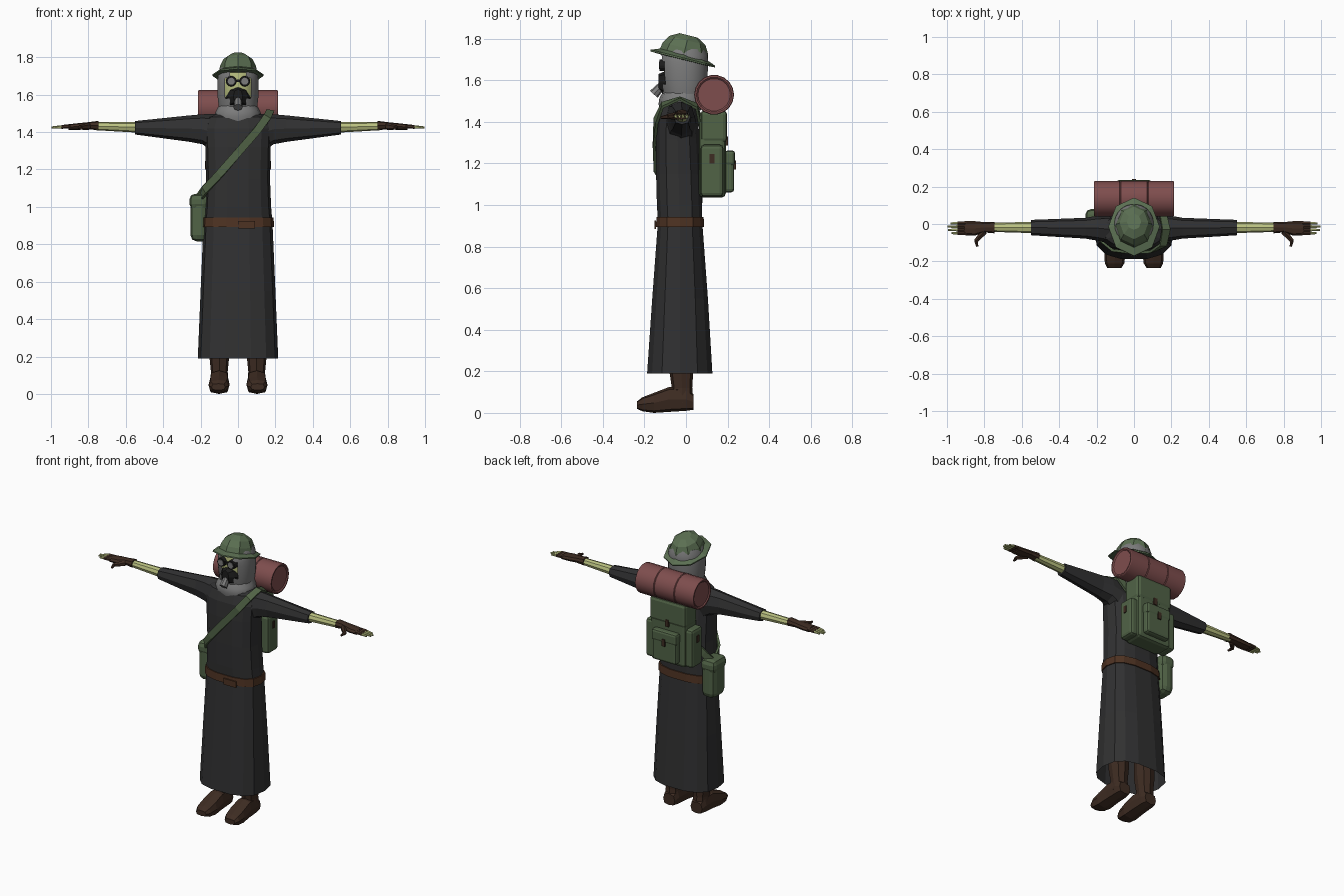
import bpy, bmesh, math
from mathutils import Vector, Matrix

if "Cube" in bpy.data.objects:
    bpy.data.objects.remove(bpy.data.objects["Cube"])


def material(name, r, g, b):
    m = bpy.data.materials.new(name)
    m.diffuse_color = (r, g, b, 1)
    m.use_nodes = True
    m.node_tree.nodes["Principled BSDF"].inputs["Base Color"].default_value = m.diffuse_color
    return m


COAT = material("charcoal cloth", 0.030, 0.030, 0.031)
GREY = material("grey wool", 0.20, 0.20, 0.20)
HELMET = material("helmet green", 0.105, 0.16, 0.085)
GREEN = material("canvas green", 0.082, 0.125, 0.062)
BROWN = material("dark leather", 0.048, 0.025, 0.016)
BELT = material("belt leather", 0.075, 0.032, 0.016)
SKIN = material("pale green skin", 0.50, 0.54, 0.22)
RED = material("red blanket", 0.21, 0.075, 0.075)
BLACK = material("black rubber", 0.012, 0.012, 0.012)


def finish(name, bm, mat, mirror=False, smooth=None):
    bmesh.ops.recalc_face_normals(bm, faces=bm.faces)
    me = bpy.data.meshes.new(name)
    bm.to_mesh(me)
    bm.free()
    me.materials.append(mat)
    ob = bpy.data.objects.new(name, me)
    bpy.context.collection.objects.link(ob)
    if mirror:
        ob.modifiers.new("mirror", 'MIRROR')
    if smooth:
        bpy.ops.object.select_all(action='DESELECT')
        ob.select_set(True)
        bpy.context.view_layer.objects.active = ob
        bpy.ops.object.shade_smooth_by_angle(angle=math.radians(smooth))
    return ob


def ring(axis, pos, a0, a1, b0, b1, n=12, power=0.75, phase=0.0):
    """Rounded cross-section between the limits a0..a1 and b0..b1."""
    pts = []
    for i in range(n):
        t = 2 * math.pi * (i + phase) / n
        c, s = math.cos(t), math.sin(t)
        a = (a0 + a1) / 2 + (a1 - a0) / 2 * math.copysign(abs(c) ** power, c)
        b = (b0 + b1) / 2 + (b1 - b0) / 2 * math.copysign(abs(s) ** power, s)
        pts.append({'x': (pos, a, b), 'y': (a, pos, b), 'z': (a, b, pos)}[axis])
    return pts


def loft(name, rings, mat, caps=(True, True), mirror=False, smooth=None, drop=None):
    bm = bmesh.new()
    vs = [[bm.verts.new(p) for p in r] for r in rings]
    n = len(rings[0])
    for lo, hi in zip(vs, vs[1:]):
        for i in range(n):
            j = (i + 1) % n
            bm.faces.new((lo[i], lo[j], hi[j], hi[i]))
    if caps[0]:
        bm.faces.new(vs[0])
    if caps[1]:
        bm.faces.new(vs[-1])
    if drop:
        gone = [f for f in bm.faces if drop(f.calc_center_median())]
        bmesh.ops.delete(bm, geom=gone, context='FACES')
    return finish(name, bm, mat, mirror, smooth)


def box(name, x, y, z, mat, bevel=0.0, mirror=False):
    bm = bmesh.new()
    size = [b - a for a, b in (x, y, z)]
    mid = [(a + b) / 2 for a, b in (x, y, z)]
    bmesh.ops.create_cube(bm, size=1, matrix=Matrix.Translation(mid) @ Matrix.Diagonal((*size, 1)))
    if bevel:
        bmesh.ops.bevel(bm, geom=bm.edges[:], offset=bevel, segments=2, profile=0.5, affect='EDGES')
    return finish(name, bm, mat, mirror)


def rod(name, p, q, r0, r1, mat, n=10, mirror=False):
    p, q = Vector(p), Vector(q)
    d = q - p
    bm = bmesh.new()
    m = Matrix.Translation((p + q) / 2) @ d.to_track_quat('Z', 'Y').to_matrix().to_4x4()
    bmesh.ops.create_cone(bm, cap_ends=True, segments=n, radius1=r0, radius2=r1, depth=d.length, matrix=m)
    return finish(name, bm, mat, mirror)


# Long coat, open at the hem
coat = [(0.19, .215, -.19, .13), (0.55, .20, -.165, .108), (0.92, .184, -.137, .08),
        (1.0, .177, -.142, .08), (1.15, .171, -.146, .075), (1.32, .175, -.146, .066),
        (1.42, .18, -.14, .06), (1.48, .16, -.12, .05), (1.505, .10, -.09, .045)]
loft("coat", [ring('z', z, -x, x, a, b, 14) for z, x, a, b in coat], COAT, (False, True))
loft("belt", [ring('z', z, -x, x, a, b, 14) for z, x, a, b in
              [(.893, .186, -.14, .083), (.893, .193, -.147, .09),
               (.943, .19, -.144, .087), (.943, .183, -.137, .08)]], BELT, (False, False))
box("belt_end", (.0, .09), (-.152, -.144), (.885, .925), BELT)

# Sleeves, forearms and fingerless gloves
loft("sleeve", [ring('x', *r, 8, .85) for r in
                [(.11, -.11, .05, 1.28, 1.498), (.19, -.09, .045, 1.335, 1.495), (.26, -.078, .033, 1.348, 1.489),
                 (.55, -.06, .022, 1.387, 1.459), (.55, -.045, .01, 1.4, 1.449)]], COAT, mirror=True)
loft("forearm", [ring('x', *r, 8, .9) for r in
                 [(.5, -.05, .012, 1.395, 1.455), (.76, -.042, .007, 1.41, 1.453)]], SKIN, mirror=True)
loft("glove", [ring('x', *r, 8, .8) for r in
               [(.745, -.05, .012, 1.41, 1.46), (.80, -.045, .01, 1.415, 1.453),
                (.85, -.062, .015, 1.412, 1.448), (.905, -.06, .015, 1.412, 1.442)]], BROWN, mirror=True)
rod("thumb_base", (.80, -.04, 1.43), (.845, -.09, 1.425), .019, .012, BROWN, 6, True)
rod("thumb", (.845, -.088, 1.425), (.838, -.12, 1.42), .011, .007, BROWN, 6, True)
for k in range(4):
    y = -.049 + k * .0175
    tip = (.975, .995, .998, .98)[k]
    rod(f"finger_sleeve_{k}", (.895, y, 1.43), (.943, y, 1.428), .011, .0105, BROWN, 6, True)
    rod(f"finger_{k}", (.94, y, 1.428), (tip, y, 1.424), .009, .006, SKIN, 6, True)

# Boots
loft("boot_shaft", [ring('z', *r, 8, .75) for r in
                    [(.05, .052, .148, -.07, .035), (.12, .055, .145, -.068, .03),
                     (.22, .045, .155, -.083, .036), (.5, .04, .155, -.08, .04)]], BROWN, mirror=True)
loft("boot_foot", [ring('y', *r, 8, .65) for r in
                   [(.035, .058, .142, .015, .09), (0, .05, .15, .01, .12), (-.08, .048, .153, .005, .125),
                    (-.155, .045, .158, .0, .096), (-.21, .052, .156, .008, .075),
                    (-.236, .068, .142, .02, .055)]], BROWN, mirror=True)

# Head, hood with a face opening, and scarf
loft("head", [ring('z', z, -x, x, a, .07, 16, .95) for z, x, a in
              [(1.50, .07, -.075), (1.56, .08, -.095), (1.62, .09, -.105),
               (1.68, .092, -.108), (1.75, .085, -.1)]], SKIN, smooth=40)
hood = [(1.47, .10, -.10, .085), (1.515, .10, -.108, .09), (1.545, .105, -.115, .098), (1.58, .109, -.12, .102),
        (1.62, .111, -.125, .105), (1.66, .111, -.127, .106), (1.69, .109, -.127, .106),
        (1.72, .105, -.122, .105), (1.75, .09, -.105, .09)]
loft("hood", [ring('z', z, -x, x, a, b, 24, .95, .5) for z, x, a, b in hood], GREY, smooth=50,
     drop=lambda c: c.y < -.05 and (c.x / .072) ** 2 + ((c.z - 1.635) / .105) ** 2 < 1)
loft("scarf", [ring('z', z, -x, x, a, b, 12, .9) for z, x, a, b in
               [(1.455, .115, -.125, .07), (1.485, .127, -.132, .085), (1.515, .117, -.128, .09),
                (1.545, .10, -.11, .09)]], GREY, smooth=40)

# Breathing mask and goggles
loft("mask", [ring('y', *r, 8, .9) for r in
              [(-.07, -.07, .07, 1.52, 1.635), (-.108, -.052, .052, 1.535, 1.64),
               (-.132, -.025, .025, 1.55, 1.63)]], BLACK)
rod("mask_filter", (0, -.11, 1.582), (0, -.155, 1.532), .018, .025, GREY, 8)
rod("goggle_rim", (.036, -.09, 1.672), (.036, -.128, 1.672), .029, .027, BLACK, 12, True)
rod("goggle_lens", (.036, -.12, 1.672), (.036, -.131, 1.672), .019, .019, GREY, 12, True)
box("goggle_bridge", (-.015, .015), (-.122, -.1), (1.667, 1.68), BLACK)

# Brimmed helmet, tilted back
rings = [ring('z', h, -.137 * s, .137 * s, -.16 * s, .16 * s, 8, 1) for s, h in
         [(.72, -.008), (1, -.006), (1, .002), (.74, .018), (.70, .05), (.56, .088), (.28, .113)]]
helmet = loft("helmet", rings, HELMET)
helmet.location = (0, -.015, 1.706)
helmet.rotation_euler.x = math.radians(-14)

# Backpack with pockets and fasteners
box("backpack", (-.128, .128), (.062, .192), (1.035, 1.45), GREEN, .022)
box("backpack_flap", (-.132, .132), (.07, .198), (1.30, 1.455), GREEN, .02)
box("side_pocket", (.11, .172), (.07, .18), (1.04, 1.29), GREEN, .018, True)
box("back_pocket", (-.088, .088), (.18, .232), (1.06, 1.25), GREEN, .016)
box("back_pocket_flap", (-.092, .092), (.185, .236), (1.19, 1.262), GREEN, .014)
box("side_fastener", (.168, .177), (.114, .136), (1.20, 1.245), BROWN, mirror=True)
box("pocket_fastener", (-.012, .012), (.23, .241), (1.17, 1.215), BROWN)
box("flap_fastener", (-.012, .012), (.19, .203), (1.285, 1.33), BROWN)

# Bedroll with recessed ends and two shallow grooves
roll = [(.207, .078), (.213, .085), (.213, .093), (.208, .096), (.078, .096), (.074, .092), (.07, .096)]
roll = [(-x, r) for x, r in roll] + [(x, r) for x, r in reversed(roll)]
loft("bedroll", [ring('x', x, .135 - r, .135 + r, 1.53 - r, 1.53 + r, 18, 1) for x, r in roll],
     RED, smooth=25)

# Shoulder bag
box("shoulder_bag", (-.255, -.158), (-.062, .076), (.815, 1.06), GREEN, .035)
box("shoulder_bag_flap", (-.26, -.154), (-.066, .08), (.985, 1.07), GREEN, .03)

# Bag strap running across the chest and back
path = [(-.2, -.03, 1.04), (-.178, -.09, 1.09), (-.1, -.145, 1.175), (0, -.153, 1.29), (.1, -.145, 1.405),
        (.155, -.113, 1.48), (.172, -.03, 1.512), (.155, .05, 1.475), (.08, .074, 1.38),
        (-.09, .084, 1.18), (-.172, .06, 1.10), (-.21, .03, 1.05)]
bm = bmesh.new()
pairs = []
for i, p in enumerate(path):
    tangent = Vector(path[min(i + 1, len(path) - 1)]) - Vector(path[max(i - 1, 0)])
    lift = .3 if p[2] > 1.5 else .08 if p[2] > 1.45 else 0
    normal = Vector((p[0] * .3, p[1] + .035, lift))
    side = tangent.cross(normal).normalized() * .021
    pairs.append([bm.verts.new(Vector(p) + side * k) for k in (-1, 1)])
for a, b in zip(pairs, pairs[1:]):
    bm.faces.new((a[0], a[1], b[1], b[0]))
strap = finish("bag_strap", bm, GREEN)
solid = strap.modifiers.new("thickness", 'SOLIDIFY')
solid.thickness = .014
solid.offset = 0
